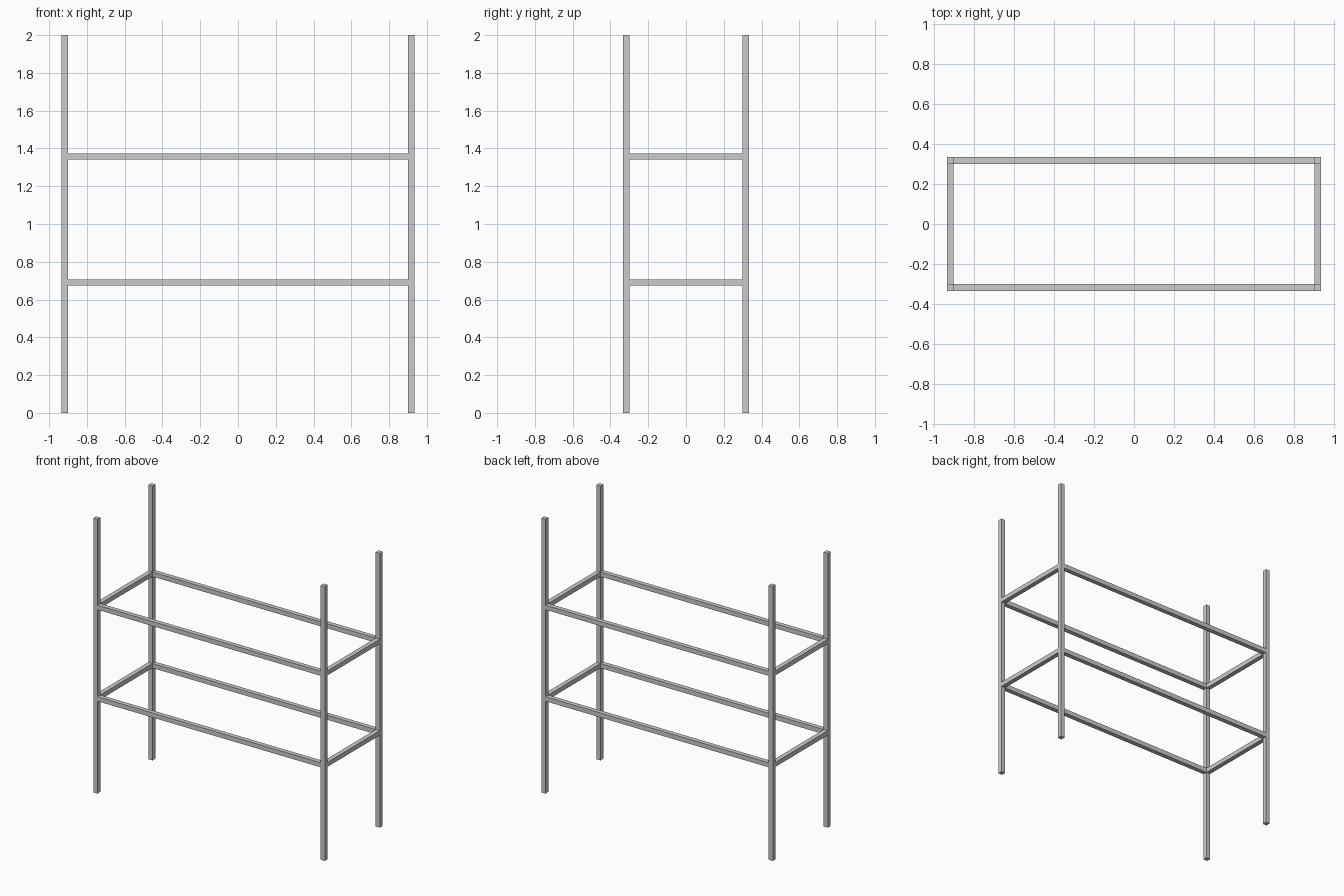
import bpy

if "Cube" in bpy.data.objects:
    bpy.data.objects.remove(bpy.data.objects["Cube"])

T = 1 / 30            # square tube thickness
X, Y = 0.9167, 0.3167  # post centre offsets
H = 2.0               # post height
LEVELS = {"lower": 0.69, "upper": 1.357}


def bar(name, centre, size):
    bpy.ops.mesh.primitive_cube_add(size=1, location=centre)
    ob = bpy.context.object
    ob.name = name
    ob.scale = size
    bpy.ops.object.transform_apply(location=False, rotation=False, scale=True)
    return ob


# Corner posts
for sx, side in ((-1, "left"), (1, "right")):
    for sy, end in ((-1, "front"), (1, "back")):
        bar(f"{end}_{side}_post", (sx * X, sy * Y, H / 2), (T, T, H))

# Rails fitted between the posts at each level
for level, z in LEVELS.items():
    for sy, end in ((-1, "front"), (1, "back")):
        bar(f"{level}_{end}_rail", (0, sy * Y, z), (2 * X - T, T, T))
    for sx, side in ((-1, "left"), (1, "right")):
        bar(f"{level}_{side}_rail", (sx * X, 0, z), (T, 2 * Y - T, T))
